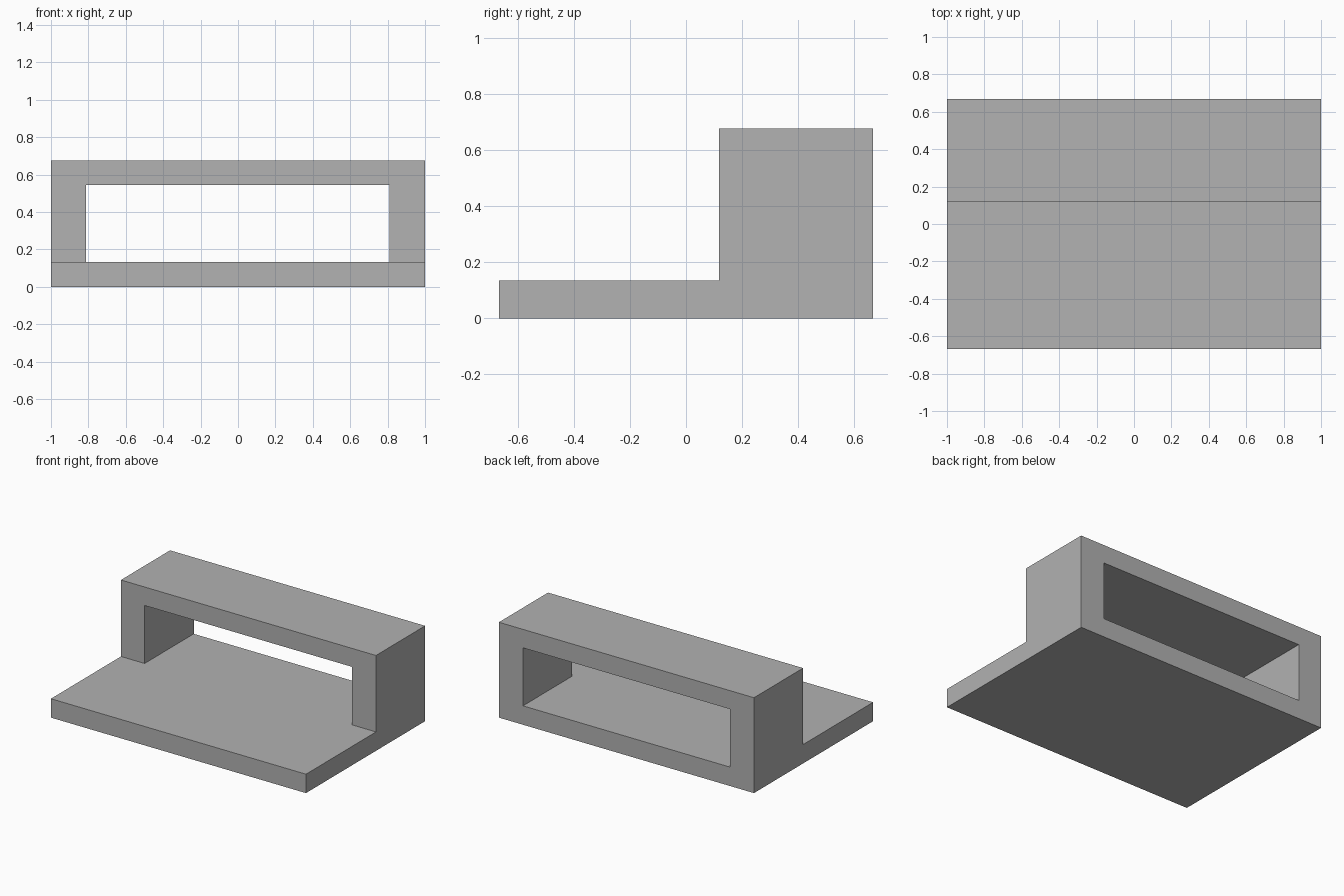
import bpy
import bmesh
from mathutils import Vector

if "Cube" in bpy.data.objects:
    bpy.data.objects.remove(bpy.data.objects["Cube"], do_unlink=True)

HALF_X, HALF_Y = 1.0, 0.667
BASE_H, TOP_H = 0.134, 0.676
STEP_Y = 0.117

grey = bpy.data.materials.new("plain grey")
grey.use_nodes = True
grey.diffuse_color = (0.445, 0.445, 0.445, 1)
grey.node_tree.nodes["Principled BSDF"].inputs["Base Color"].default_value = grey.diffuse_color


def prism(name, outline, depth):
    """Extrude a closed outline along the depth vector into a solid."""
    bm = bmesh.new()
    face = bm.faces.new([bm.verts.new(p) for p in outline])
    moved = bmesh.ops.extrude_face_region(bm, geom=[face])["geom"]
    verts = [v for v in moved if isinstance(v, bmesh.types.BMVert)]
    bmesh.ops.translate(bm, verts=verts, vec=Vector(depth))
    bmesh.ops.recalc_face_normals(bm, faces=bm.faces)
    mesh = bpy.data.meshes.new(name)
    bm.to_mesh(mesh)
    bm.free()
    mesh.materials.append(grey)
    obj = bpy.data.objects.new(name, mesh)
    bpy.context.collection.objects.link(obj)
    return obj


# Flat base with a raised block at the back, as one stepped profile
profile = [(-HALF_Y, 0), (HALF_Y, 0), (HALF_Y, TOP_H),
           (STEP_Y, TOP_H), (STEP_Y, BASE_H), (-HALF_Y, BASE_H)]
body = prism("base_with_bridge", [(-HALF_X, y, z) for y, z in profile], (2 * HALF_X, 0, 0))

# Rectangular opening through the raised block, level with the base
opening = [(-0.814, BASE_H), (0.811, BASE_H), (0.811, 0.545), (-0.814, 0.545)]
cutter = prism("opening_cutter", [(x, STEP_Y - 0.1, z) for x, z in opening], (0, 1, 0))
cutter.hide_render = True

cut = body.modifiers.new("opening", 'BOOLEAN')
cut.operation = 'DIFFERENCE'
cut.solver = 'EXACT'
cut.object = cutter

# Bake the cut and drop the helper
bpy.context.view_layer.update()
graph = bpy.context.evaluated_depsgraph_get()
result = bpy.data.meshes.new_from_object(body.evaluated_get(graph))
body.modifiers.clear()
body.data = result
bpy.data.objects.remove(cutter, do_unlink=True)
